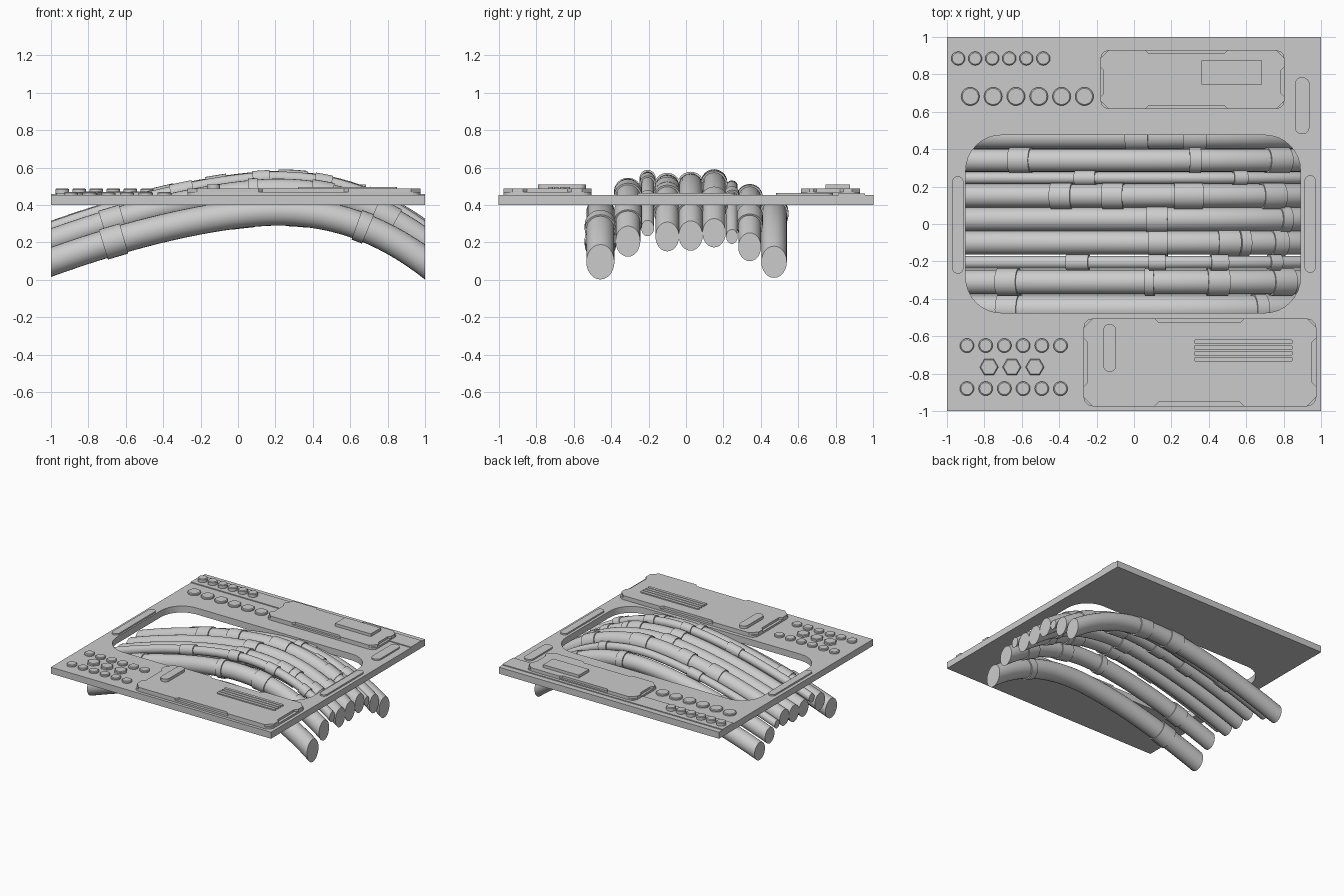
import bpy, bmesh
from math import sin, cos, pi, atan, hypot

if "Cube" in bpy.data.objects:
    bpy.data.objects.remove(bpy.data.objects["Cube"])

TOP = 0.453  # upper surface of the plate


def finish(obj, angle=35):
    for o in bpy.context.selected_objects:
        o.select_set(False)
    obj.select_set(True)
    bpy.context.view_layer.objects.active = obj
    bpy.ops.object.shade_smooth_by_angle(angle=angle * pi / 180)


def new_mesh(name, bm):
    bmesh.ops.recalc_face_normals(bm, faces=bm.faces)
    me = bpy.data.meshes.new(name)
    bm.to_mesh(me)
    bm.free()
    obj = bpy.data.objects.new(name, me)
    bpy.context.collection.objects.link(obj)
    finish(obj)
    return obj


def rounded(x0, x1, y0, y1, r, n=8):
    pts = []
    for cx, cy, a in ((x1 - r, y1 - r, 0), (x0 + r, y1 - r, 90),
                      (x0 + r, y0 + r, 180), (x1 - r, y0 + r, 270)):
        for i in range(n + 1):
            t = (a + 90 * i / n) * pi / 180
            pts.append((cx + r * cos(t), cy + r * sin(t)))
    return pts


def slab(name, loops, z0, z1):
    """Flat extruded plate; loops after the first become holes."""
    cu = bpy.data.curves.new(name, 'CURVE')
    cu.dimensions, cu.fill_mode, cu.extrude = '2D', 'BOTH', (z1 - z0) / 2
    for pts in loops:
        s = cu.splines.new('POLY')
        s.points.add(len(pts) - 1)
        for p, (x, y) in zip(s.points, pts):
            p.co = (x, y, 0, 1)
        s.use_cyclic_u = True
    obj = bpy.data.objects.new(name, cu)
    obj.location.z = (z0 + z1) / 2
    bpy.context.collection.objects.link(obj)
    for o in bpy.context.selected_objects:
        o.select_set(False)
    obj.select_set(True)
    bpy.context.view_layer.objects.active = obj
    bpy.ops.object.convert(target='MESH')
    finish(bpy.context.object)


def box(x0, x1, y0, y1):
    return [(x0, y0), (x1, y0), (x1, y1), (x0, y1)]


def pill(name, x0, x1, y0, y1, z0, z1):
    slab(name, [rounded(x0, x1, y0, y1, min(x1 - x0, y1 - y0) / 2 - 0.001)], z0, z1)


def studs(name, xs, y, r, z0, z1, sides=20):
    bm = bmesh.new()
    for x in xs:
        loops = [[bm.verts.new((x + q * cos(2 * pi * i / sides), y + q * sin(2 * pi * i / sides), z))
                  for i in range(sides)]
                 for q, z in ((r, z0), (r, z1 - 0.005), (r - 0.006, z1))]
        for a, b in zip(loops, loops[1:]):
            for i in range(sides):
                j = (i + 1) % sides
                bm.faces.new((a[i], a[j], b[j], b[i]))
        bm.faces.new(loops[0])
        bm.faces.new(loops[-1])
    new_mesh(name, bm)


def notched(x0, x1, y0, y1, c, nx, ny, d):
    """Chamfered rectangle with a shallow notch on every side."""
    (a, b), (e, f) = nx, ny
    return [(x0 + c, y0), (a, y0), (a + d, y0 + d), (b - d, y0 + d), (b, y0), (x1 - c, y0),
            (x1, y0 + c), (x1, e), (x1 - d, e + d), (x1 - d, f - d), (x1, f), (x1, y1 - c),
            (x1 - c, y1), (b, y1), (b - d, y1 - d), (a + d, y1 - d), (a, y1), (x0 + c, y1),
            (x0, y1 - c), (x0, f), (x0 + d, f - d), (x0 + d, e + d), (x0, e), (x0, y0 + c)]


# Main plate with rounded opening
slab("plate", [box(-1, 1, -1, 1), rounded(-0.9, 0.89, -0.475, 0.475, 0.19)], 0.4, TOP)
slab("rear_strip", [box(-1, 1, 0.815, 0.955)], 0.44, 0.46)

# Front raised panel, its handle and vents
slab("front_panel_base", [rounded(-0.27, 0.975, -0.975, -0.505, 0.05, 3)], 0.44, 0.469)
slab("front_panel", [notched(-0.27, 0.975, -0.975, -0.505, 0.05, (0.11, 0.59), (-0.87, -0.61), 0.022)],
     0.44, 0.487)
pill("front_panel_handle", -0.165, -0.095, -0.79, -0.535, 0.47, 0.51)
for k in range(4):
    y = -0.63 - 0.031 * k
    pill(f"vent_bar_{k}", 0.32, 0.85, y - 0.012, y + 0.012, 0.47, 0.496)

# Rear raised panel and its block
slab("rear_panel_base", [rounded(-0.18, 0.805, 0.615, 0.93, 0.045, 3)], 0.44, 0.469)
slab("rear_panel", [notched(-0.18, 0.805, 0.615, 0.93, 0.045, (0.06, 0.5), (0.68, 0.84), 0.018)],
     0.44, 0.487)
slab("rear_panel_block", [box(0.36, 0.685, 0.745, 0.875)], 0.47, 0.51)

# Long pads beside the opening
pill("left_pad", -0.972, -0.912, -0.265, 0.255, 0.44, 0.465)
pill("right_pad", 0.912, 0.972, -0.26, 0.26, 0.44, 0.465)
pill("corner_pad", 0.86, 0.938, 0.48, 0.785, 0.44, 0.465)

# Rows of studs and hexagonal bolts
studs("rear_small_studs", [-0.94 + 0.091 * i for i in range(6)], 0.885, 0.037, 0.44, 0.488)
studs("rear_large_studs", [-0.875 + 0.122 * i for i in range(6)], 0.682, 0.049, 0.44, 0.469)
for k, y in enumerate((-0.65, -0.88)):
    studs(f"front_studs_{k}", [-0.893 + 0.1 * i for i in range(6)], y, 0.038, 0.44, 0.469)
studs("hex_bolts", (-0.775, -0.653, -0.53), -0.765, 0.05, 0.44, 0.472, 6)


# Arched pipes
def drop(x):
    return 0.27 * (((0.2 - x) / 1.2) ** 1.6 if x < 0.2 else ((x - 0.2) / 0.8) ** 2.2)


def slope(x):
    return (drop(x - 0.001) - drop(x + 0.001)) / 0.002


def sweep(name, xs, y, peak, r, upright, inner=0, sides=24):
    """Sweep rings along the arch; upright rings are cut in vertical planes."""
    bm = bmesh.new()
    rings = []
    radii = [r] * len(xs)
    if inner:
        xs = [xs[0]] + xs + [xs[-1]]
        radii = [inner] + radii + [inner]
    for x, q in zip(xs, radii):
        m, ring = slope(x), []
        a = atan(m)
        for i in range(sides):
            t = 2 * pi * i / sides
            u, v = q * cos(t), q * sin(t)
            if upright:
                off = (0, v * hypot(1, m))
            else:
                off = (-v * sin(a), v * cos(a))
            ring.append(bm.verts.new((x + off[0], y + u, peak - drop(x) + off[1])))
        rings.append(ring)
    for a, b in zip(rings, rings[1:]):
        for i in range(sides):
            j = (i + 1) % sides
            bm.faces.new((a[i], a[j], b[j], b[i]))
    if not inner:
        bm.faces.new(rings[0])
        bm.faces.new(rings[-1])
    new_mesh(name, bm)


# y, peak height, radius, collars as (centre, width)
PIPES = [
    (0.47, 0.365, 0.068, [(0.02, 0.12), (0.32, 0.12)]),
    (0.34, 0.445, 0.061, [(-0.605, 0.11), (0.325, 0.06), (0.765, 0.11)]),
    (0.245, 0.50, 0.031, [(0.565, 0.07), (-0.26, 0.11)]),
    (0.15, 0.52, 0.062, [(-0.385, 0.11), (-0.11, 0.11), (0.29, 0.15), (0.735, 0.11)]),
    (0.025, 0.505, 0.064, [(0.125, 0.11), (0.795, 0.05)]),
    (-0.10, 0.50, 0.063, [(0.13, 0.1), (0.5, 0.11), (0.585, 0.05), (0.765, 0.07)]),
    (-0.205, 0.545, 0.034, [(-0.3, 0.12), (0.125, 0.09), (0.455, 0.09), (0.75, 0.06)]),
    (-0.31, 0.475, 0.066, [(-0.67, 0.11), (0.085, 0.05), (0.445, 0.11), (0.785, 0.11)]),
    (-0.457, 0.365, 0.075, [(-0.665, 0.11), (0.665, 0.06)]),
]
for k, (y, peak, r, collars) in enumerate(PIPES):
    sweep(f"pipe_{k}", [-0.999 + 1.998 * i / 40 for i in range(41)], y, peak, r, True)
    for n, (c, w) in enumerate(collars):
        sweep(f"pipe_{k}_collar_{n}", [c + w * (i / 4 - 0.5) for i in range(5)],
              y, peak, r + 0.009, False, inner=r - 0.004)
